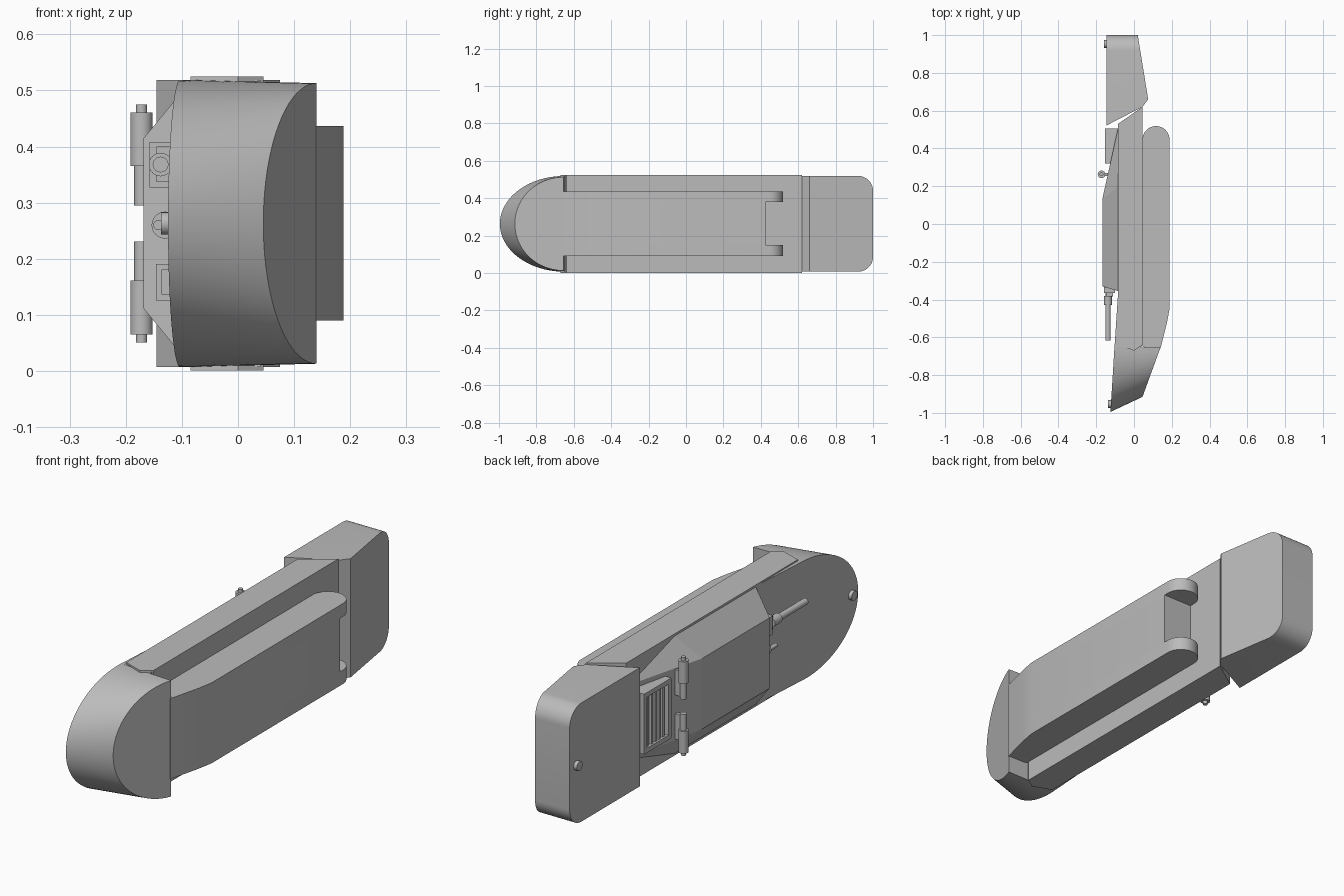
import bpy, bmesh, math
from mathutils import Vector

cube = bpy.data.objects.get("Cube")
if cube:
    bpy.data.objects.remove(cube)

grey = bpy.data.materials.new("plain grey")
grey.use_nodes = True
colour = (0.5, 0.5, 0.5, 1)
grey.diffuse_color = colour
grey.node_tree.nodes["Principled BSDF"].inputs["Base Color"].default_value = colour

MID = 0.263          # height of the horizontal symmetry plane


def finish(name, bm, smooth=True):
    bmesh.ops.recalc_face_normals(bm, faces=bm.faces)
    mesh = bpy.data.meshes.new(name)
    bm.to_mesh(mesh)
    bm.free()
    mesh.materials.append(grey)
    ob = bpy.data.objects.new(name, mesh)
    bpy.context.collection.objects.link(ob)
    if smooth:
        bpy.ops.object.select_all(action='DESELECT')
        ob.select_set(True)
        bpy.context.view_layer.objects.active = ob
        bpy.ops.object.shade_smooth_by_angle(angle=math.radians(20))
    return ob


def hull(name, points, smooth=False):
    """Convex solid around a set of points."""
    bm = bmesh.new()
    for p in points:
        bm.verts.new(p)
    bmesh.ops.convex_hull(bm, input=bm.verts)
    loose = [v for v in bm.verts if not v.link_faces]
    bmesh.ops.delete(bm, geom=loose, context='VERTS')
    bmesh.ops.dissolve_limit(bm, angle_limit=0.01, verts=bm.verts, edges=bm.edges)
    return finish(name, bm, smooth)


def prism(name, outline, z0, z1):
    """Top-down outline extruded upward."""
    bm = bmesh.new()
    face = bm.faces.new([bm.verts.new((x, y, z0)) for x, y in outline])
    top = bmesh.ops.extrude_face_region(bm, geom=[face])
    verts = [g for g in top["geom"] if isinstance(g, bmesh.types.BMVert)]
    bmesh.ops.translate(bm, verts=verts, vec=(0, 0, z1 - z0))
    return finish(name, bm)


def box(name, x, y, z):
    return hull(name, [(a, b, c) for a in x for b in y for c in z])


def rod(name, start, end, radius, sides=24):
    a, b = Vector(start), Vector(end)
    bm = bmesh.new()
    bmesh.ops.create_cone(bm, cap_ends=True, segments=sides, radius1=radius,
                          radius2=radius, depth=(b - a).length)
    turn = (b - a).to_track_quat('Z', 'Y')
    for v in bm.verts:
        v.co = turn @ v.co + (a + b) / 2
    return finish(name, bm)


def both(points):
    """Points given at half height, repeated above and below the middle."""
    return [(x, y, MID + s * h) for x, y, h in points for s in (1, -1)]


# Central plate
hull("central_plate", both([(-.085, -.64, .262), (.0, -.67, .262), (.045, -.64, .262),
                            (.045, .62, .262), (-.085, .53, .262)]))

# Rounded nose, lofted between its left outline and its slanted right outline
nose = []
for i in range(41):
    t = math.pi * (i / 40 - .5)
    y, z = -.65 - .345 * math.cos(t), MID + .256 * math.sin(t)
    nose.append((-.085 + (y + .355) * .062, y, z))
    y, z = -.655 - .26 * math.cos(t), MID + .25 * math.sin(t)
    nose.append((.045 + (y + .915) * .365, y, z))
hull("nose", nose, True)
hull("nose_fairing", both([(-.084, -.36, .256), (-.103, -.65, .256),
                           (.04, -.36, .256), (.04, -.65, .256)]))

# Rear block with rounded end corners and a sloping right side
rear = both([(-.145, .522, .256), (.045, .62, .256), (.075, .66, .256)])
for i in range(13):
    t = math.pi / 2 * i / 12
    y, h = .92 + .08 * math.sin(t), .176 + .08 * math.cos(t)
    rear += both([(-.145, y, h), (.075 - (y - .66) * .162, y, h)])
hull("rear_block", rear, True)

# Raised right body: a core and two longer round-ended rails
front = [(.04, -.645), (.07, -.66), (.14, -.66), (.175, -.52), (.188, -.45)]
round_end = [(.1165 + .0715 * math.cos(math.pi * i / 24),
              .447 + .0715 * math.sin(math.pi * i / 24)) for i in range(25)]
prism("right_body_core", front + [(.188, .425), (.04, .425)], .15, .38)
prism("upper_rail", front + round_end, .38, .437)
prism("lower_rail", front + round_end, .09, .15)

# Left cover with chamfered sides, a sloping rear and a round hole
cover = hull("left_cover", both([
    (-.168, -.33, .152), (-.168, .13, .152), (-.084, -.355, .254),
    (-.084, .2, .254), (-.084, .51, .16)]))
cutter = rod("hole_cutter", (-.25, -.05, MID), (-.09, -.05, MID), .066, 40)
cutter.hide_render = True
cutter.hide_viewport = True
cut = cover.modifiers.new("hole", 'BOOLEAN')
cut.object = cutter
cut.operation = 'DIFFERENCE'
cut.solver = 'EXACT'

# Slatted vent on the rear slope
V0, V1, Z0, Z1 = .32, .505, .14, .4
box("vent_back", (-.13, -.085), (V0, V1), (Z0, Z1))
for k, (y, z) in enumerate([((V0, V0 + .02), (Z0, Z1)), ((V1 - .02, V1), (Z0, Z1)),
                            ((V0, V1), (Z0, Z0 + .02)), ((V0, V1), (Z1 - .02, Z1))]):
    box(f"vent_frame_{k + 1}", (-.154, -.12), y, z)
for k in range(5):
    y = V0 + .035 + k * .026
    box(f"vent_slat_{k + 1}", (-.146, -.12), (y, y + .012), (Z0 + .02, Z1 - .02))

# Hinge barrels, mirrored about the middle
for s, side in ((1, "upper"), (-1, "lower")):
    for part, h0, h1, r in (("barrel", .102, .198, .02), ("pin", .198, .212, .01),
                            ("sleeve", .032, .102, .013)):
        rod(f"{side}_hinge_{part}", (-.172, .263, MID + s * h0),
            (-.172, .263, MID + s * h1), r)
    box(f"{side}_hinge_lug", (-.17, -.12), (.255, .271),
        (MID + s * .04, MID + s * .15))

# Fittings on the front of the cover
box("probe_mount", (-.158, -.1), (-.365, -.33), (.327, .408))
box("probe_block", (-.145, -.11), (-.385, -.36), (.337, .4))
rod("probe_collar", (-.138, -.38, .368), (-.138, -.43, .368), .021)
rod("probe_rod", (-.138, -.43, .368), (-.138, -.617, .368), .014)
rod("small_probe_base", (-.13, -.33, .26), (-.13, -.362, .26), .024)
rod("small_probe", (-.142, -.36, .26), (-.142, -.41, .26), .009)
box("socket_rim", (-.146, -.1), (-.358, -.33), (.126, .191))
box("socket", (-.136, -.11), (-.37, -.35), (.136, .181))

# Screws at both ends of the left side
rod("nose_screw", (-.11, -.953, MID), (-.137, -.953, MID), .02)
rod("rear_screw", (-.13, .953, MID), (-.16, .953, MID), .02)
